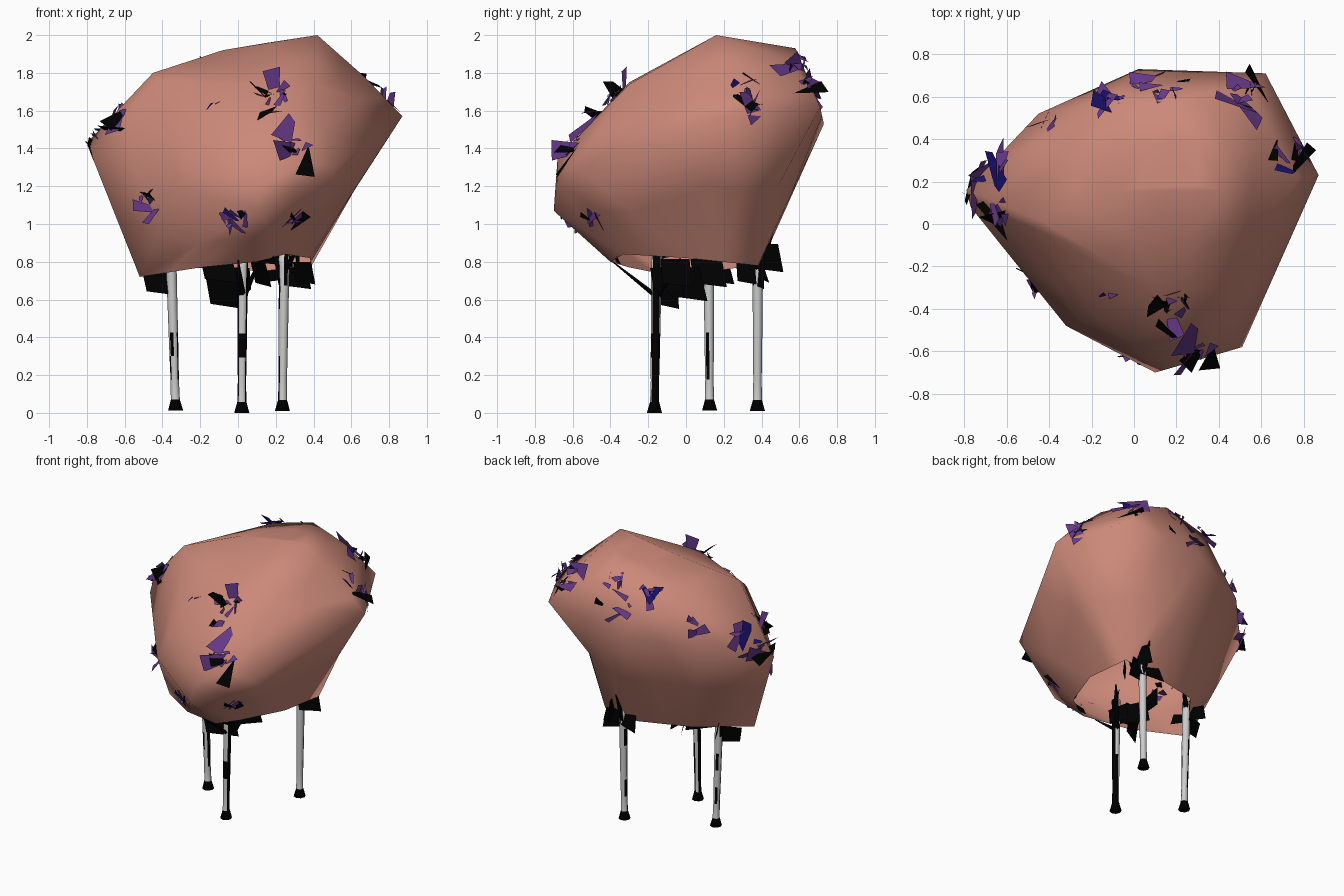
import bpy, bmesh, math, random
from mathutils import Vector
from mathutils.bvhtree import BVHTree

if "Cube" in bpy.data.objects:
    bpy.data.objects.remove(bpy.data.objects["Cube"])

random.seed(11)

def mat(name, c):
    m = bpy.data.materials.new(name)
    m.diffuse_color = (*c, 1)
    m.use_nodes = True
    m.node_tree.nodes["Principled BSDF"].inputs["Base Color"].default_value = m.diffuse_color
    return m

PINK = mat("salmon", (0.60, 0.25, 0.19))
PURPLE = mat("purple", (0.13, 0.04, 0.24))
NAVY = mat("navy", (0.01, 0.005, 0.15))
BLACK = mat("black", (0.0, 0.0, 0.0))
WHITE = mat("bark_white", (0.75, 0.75, 0.75))

def finish(bm, name, mats, smooth=False):
    me = bpy.data.meshes.new(name)
    bm.to_mesh(me)
    ob = bpy.data.objects.new(name, me)
    bpy.context.collection.objects.link(ob)
    for m in mats:
        me.materials.append(m)
    for p in me.polygons:
        p.use_smooth = smooth
    return ob

# Canopy: hull of a few corner points, open underneath
rim = [(-.52, -.05, .72), (-.2, -.3, .77), (.1, -.4, .80), (.25, -.33, .84),
       (.38, 0, .82), (.39, .38, .78), (.13, .38, .75), (-.25, .28, .77)]
body = [(.42, .16, 2.0), (.16, .2, 1.96), (.2, .58, 1.93), (.48, .55, 1.86),
        (-.08, .15, 1.92), (-.45, .02, 1.8), (-.12, .58, 1.84), (.62, .71, 1.62),
        (.02, .73, 1.53), (-.45, .52, 1.5), (-.79, .16, 1.44), (-.77, .08, 1.35),
        (-.32, -.48, 1.2), (.1, -.7, 1.07), (.17, -.68, 1.35), (.51, -.58, 1.3),
        (.87, .23, 1.57), (.68, .2, 1.77), (.1, -.3, 1.75), (.4, -.3, 1.74),
        (.38, 0, 1.91), (-.4, -.1, 1.72), (-.2, -.42, 1.52)]
bm = bmesh.new()
for p in rim + body:
    bm.verts.new(p)
bmesh.ops.convex_hull(bm, input=bm.verts)
bmesh.ops.delete(bm, geom=[v for v in bm.verts if not v.link_faces], context='VERTS')
bm.normal_update()
bottom = [f for f in bm.faces if all(v.co.z < .87 for v in f.verts)]
bmesh.ops.delete(bm, geom=bottom, context='FACES')
bmesh.ops.subdivide_edges(bm, edges=bm.edges[:], cuts=1, use_grid_fill=True)
# crease on the back right corner
for v in bm.verts:
    d = (v.co - Vector((.52, .48, 1.18))).length
    if d < .25:
        v.co -= Vector((.09, .08, 0)) * (1 - d / .25)
bmesh.ops.triangulate(bm, faces=bm.faces[:])
bm.normal_update()
surface = BVHTree.FromBMesh(bm)
finish(bm, "canopy", [PINK], True)
bm.free()

# Trunks: tapered tubes with a flared dark foot and dark bark patches
def tube(bm, path, radii, sides, is_dark):
    rings = []
    for p, r in zip(path, radii):
        rings.append([bm.verts.new((p[0] + r * math.cos(2 * math.pi * i / sides),
                                    p[1] + r * math.sin(2 * math.pi * i / sides), p[2]))
                      for i in range(sides)])
    for k, (a, b) in enumerate(zip(rings, rings[1:])):
        for i in range(sides):
            j = (i + 1) % sides
            f = bm.faces.new((a[i], a[j], b[j], b[i]))
            f.material_index = int(k == 0 or is_dark(i))
    bm.faces.new(rings[0][::-1]).material_index = 1
    bm.faces.new(rings[-1]).material_index = 1

def trunk(name, foot, top, is_dark, branches):
    bm = bmesh.new()
    a, b = Vector(foot), Vector(top)
    ts = [0, .07, .2, .35, .5, .65, .8, .92, 1]
    rs = [.04, .024, .022, .024, .025, .026, .027, .028, .03]
    tube(bm, [a.lerp(b, t) for t in ts], rs, 8, is_dark)
    for start, end in branches:
        s, e = Vector(start), Vector(end)
        tube(bm, [s, s.lerp(e, .5), e], [.022, .014, .004], 5, lambda i: True)
    finish(bm, name, [WHITE, BLACK], True)
    bm.free()

def patchy(i):
    return random.random() < .12

def dark_flanks(i):
    return i in (0, 3, 4, 7) or patchy(i)

trunk("left_trunk", (-.33, .125, .012), (-.355, .12, .84), patchy,
      [((-.355, .12, .8), (-.45, .1, .95)), ((-.355, .12, .78), (-.25, .2, .95))])
trunk("front_trunk", (.02, -.167, 0), (.025, -.155, .84), dark_flanks,
      [((.02, -.16, .62), (.0, -.40, .81)), ((.02, -.16, .8), (-.01, -.2, 1.0)),
       ((.02, -.16, .6), (.12, -.03, .82))])
trunk("right_trunk", (.235, .378, .01), (.245, .38, .84), patchy,
      [((.245, .38, .7), (.25, .47, 1.0)), ((.245, .38, .75), (.33, .3, .9))])

# Leaves: shards, scattered in clusters over the canopy
def shard(bm, c, n, size, tilt, m):
    n = (n + tilt * Vector([random.uniform(-1, 1) for _ in range(3)])).normalized()
    u = n.orthogonal().normalized()
    w = n.cross(u)
    t = random.uniform(0, 2 * math.pi)
    u, w = u * math.cos(t) + w * math.sin(t), w * math.cos(t) - u * math.sin(t)
    l, h = size, size * random.uniform(.25, .55)
    pts = [c - u * l - w * h * .6, c + u * l - w * h, c + u * l * .8 + w * h, c - u * l * .7 + w * h * .3]
    if random.random() < .35:
        pts = pts[:3]
    f = bm.faces.new([bm.verts.new(p) for p in pts])
    f.material_index = m

def pick():
    return random.choices((0, 1, 2), (6, 1, 3))[0]

# centre, number of leaves, spread, size of the biggest leaves
clusters = [((.2, -.42, 1.70), 14, .10, .10), ((.33, -.66, 1.45), 10, .10, .12),
            ((-.5, -.3, 1.1), 7, .07, .11), ((-.03, -.6, 1.0), 9, .06, .06),
            ((.3, -.5, 1.02), 5, .04, .08), ((-.78, .2, 1.45), 8, .07, .11),
            ((-.64, .0, 1.55), 5, .06, .12), ((-.65, .3, 1.58), 4, .05, .12),
            ((.76, .33, 1.68), 7, .07, .10), ((.57, .64, 1.8), 11, .09, .12),
            ((-.1, .6, 1.86), 7, .07, .09), ((.15, .63, 1.88), 5, .05, .06),
            ((.12, .7, 1.7), 6, .12, .07), ((-.45, .52, 1.65), 4, .06, .08),
            ((-.15, -.4, 1.68), 2, .04, .03), ((.7, .3, 1.72), 4, .1, .07)]
bm = bmesh.new()
for c, count, spread, big in clusters:
    for i in range(count):
        p = Vector(c) + Vector([random.uniform(-spread, spread) for _ in range(3)])
        loc, nor, _, _ = surface.find_nearest(p)
        size = random.uniform(.02, .05) if i > 3 else big * random.uniform(.75, 1)
        shard(bm, loc + nor * random.uniform(.0, .025), nor, size, .8, pick())
finish(bm, "canopy_leaves", [PURPLE, NAVY, BLACK])
bm.free()

# Large dark leaves hanging under the canopy around the trunks
bm = bmesh.new()
for c, n, s in [((-.42, .1, .69), (.4, -1, .2), .09), ((-.07, -.1, .64), (.7, -1, .1), .12),
                ((0, 0, .68), (1, .5, .2), .12), ((.29, .39, .73), (.3, -1, .1), .1),
                ((.2, .4, .76), (.2, 1, .3), .1), ((.3, .42, .82), (1, .3, 0), .1),
                ((-.1, -.15, .76), (.2, -1, .3), .1), ((.12, -.05, .74), (1, -.5, .2), .1),
                ((-.05, .12, .74), (1, -.2, .1), .1), ((.05, -.1, .7), (1, .2, .1), .09),
                ((-.38, .18, .74), (1, .5, .2), .08), ((.35, .32, .74), (1, -1, .1), .08),
                ((-.48, -.1, .86), (-1, -1, -.4), .06), ((.15, -.37, .82), (.2, -1, -.5), .05)]:
    v = Vector(n).normalized()
    u = v.cross(Vector((0, 0, 1))).normalized()
    w = u.cross(v) * s * .75
    p = Vector(c)
    f = bm.faces.new([bm.verts.new(q) for q in
                      (p - u * s - w, p + u * s * .8 - w * .7, p + u * s + w, p - u * s * .7 + w)])
finish(bm, "under_leaves", [BLACK])
bm.free()
